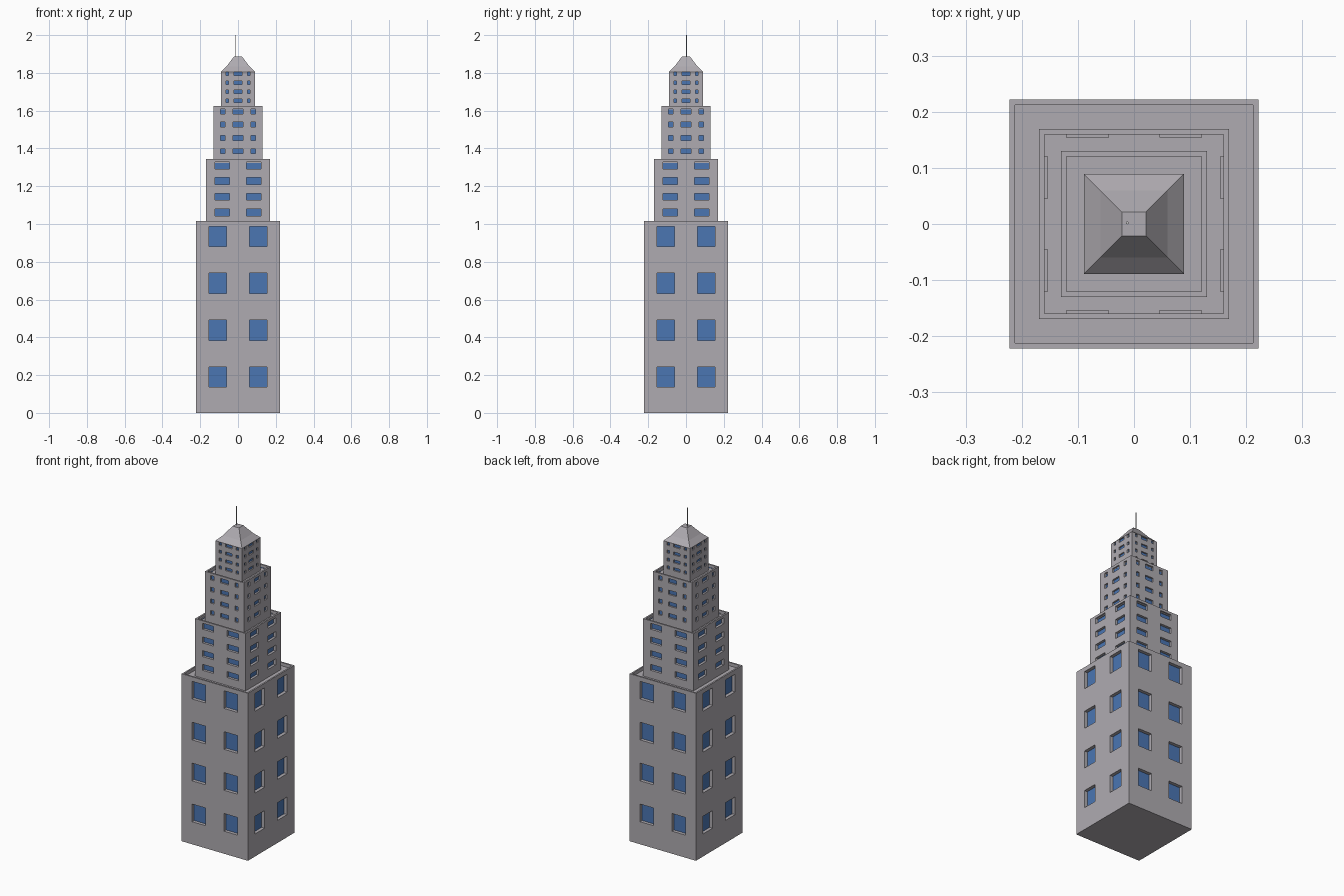
import bpy, bmesh
from math import pi
from mathutils import Matrix, Vector

if "Cube" in bpy.data.objects:
    bpy.data.objects.remove(bpy.data.objects["Cube"])

glass = bpy.data.materials.new("window_glass")
glass.diffuse_color = (0.07, 0.18, 0.45, 1)
glass.use_nodes = True
glass.node_tree.nodes["Principled BSDF"].inputs["Base Color"].default_value = glass.diffuse_color
stone = bpy.data.materials.new("stone")
stone.diffuse_color = (0.43, 0.41, 0.44, 1)
stone.use_nodes = True
stone.node_tree.nodes["Principled BSDF"].inputs["Base Color"].default_value = stone.diffuse_color


def finish(bm, name):
    bmesh.ops.remove_doubles(bm, verts=bm.verts, dist=1e-5)
    bmesh.ops.recalc_face_normals(bm, faces=bm.faces)
    mesh = bpy.data.meshes.new(name)
    bm.to_mesh(mesh)
    bm.free()
    mesh.materials.append(stone)
    mesh.materials.append(glass)
    obj = bpy.data.objects.new(name, mesh)
    bpy.context.collection.objects.link(obj)
    return obj


def rings(bm, profile, close_start=False, close_end=False):
    """Loft square rings given as (half width, height)."""
    loops = [[bm.verts.new((sx * h, sy * h, z)) for sx, sy in
              ((-1, -1), (1, -1), (1, 1), (-1, 1))] for h, z in profile]
    for a, b in zip(loops, loops[1:]):
        for i in range(4):
            j = (i + 1) % 4
            bm.faces.new((a[i], a[j], b[j], b[i]))
    if close_start:
        bm.faces.new(loops[0][::-1])
    if close_end:
        bm.faces.new(loops[-1])


def wall(bm, half, z0, z1, cols, rows, depth, turn):
    """One facade: a grid whose odd cells are recessed windows."""
    xs = [-half] + [x for c in cols for x in c] + [half]
    zs = [z0] + [z for r in rows for z in r] + [z1]
    rot = Matrix.Rotation(turn * pi / 2, 3, 'Z')

    def face(pts, mat=0):
        f = bm.faces.new([bm.verts.new(rot @ p) for p in pts])
        f.material_index = mat

    for i in range(len(xs) - 1):
        for k in range(len(zs) - 1):
            front = [Vector((x, -half, z)) for x, z in
                     ((xs[i], zs[k]), (xs[i + 1], zs[k]),
                      (xs[i + 1], zs[k + 1]), (xs[i], zs[k + 1]))]
            if i % 2 and k % 2:
                back = [p + Vector((0, depth, 0)) for p in front]
                face(back, 1)
                for a in range(4):
                    b = (a + 1) % 4
                    face((front[a], front[b], back[b], back[a]))
            else:
                face(front)


# name, half width, bottom, top, window columns, first row centre, spacing, height, recess
PAIR1 = [(-0.153, -0.062), (0.062, 0.153)]
PAIR2 = [(-0.121, -0.045), (0.045, 0.121)]
TRIO3 = [(-0.092, -0.070), (-0.027, 0.027), (0.070, 0.092)]
TRIO4 = [(-0.064, -0.049), (-0.021, 0.021), (0.049, 0.064)]
TIERS = [
    ("lower_tier", 0.222, 0.0, 1.015, PAIR1, 0.190, 0.248, 0.107, 0.02),
    ("second_tier", 0.169, 0.995, 1.343, PAIR2, 1.061, 0.083, 0.036, 0.015),
    ("third_tier", 0.130, 1.323, 1.625, TRIO3, 1.385, 0.0705, 0.026, 0.01),
    ("top_tier", 0.089, 1.605, 1.806, TRIO4, 1.652, 0.0475, 0.018, 0.008),
]
PARAPET, DECK_DROP = 0.0095, 0.02

for name, half, z0, z1, cols, first, step, high, depth in TIERS:
    bm = bmesh.new()
    rows = [(first + n * step - high / 2, first + n * step + high / 2) for n in range(4)]
    for turn in range(4):
        wall(bm, half, z0, z1, cols, rows, depth, turn)
    # parapet rim and sunken roof deck
    if name != "top_tier":
        inner = half - PARAPET
        rings(bm, [(half, z1), (inner, z1), (inner, z1 - DECK_DROP)], close_end=True)
    # underside
    if z0 == 0:
        rings(bm, [(half, 0)], close_start=True)
    finish(bm, name)

# flared hip roof with a flat cap
bm = bmesh.new()
rings(bm, [(0.089, 1.806), (0.060, 1.835), (0.021, 1.887)], True, True)
finish(bm, "roof")

# thin mast, slightly off centre
bpy.ops.mesh.primitive_cylinder_add(vertices=8, radius=0.0025, depth=0.12,
                                    location=(-0.012, 0.002, 1.94))
bpy.context.object.name = "mast"
